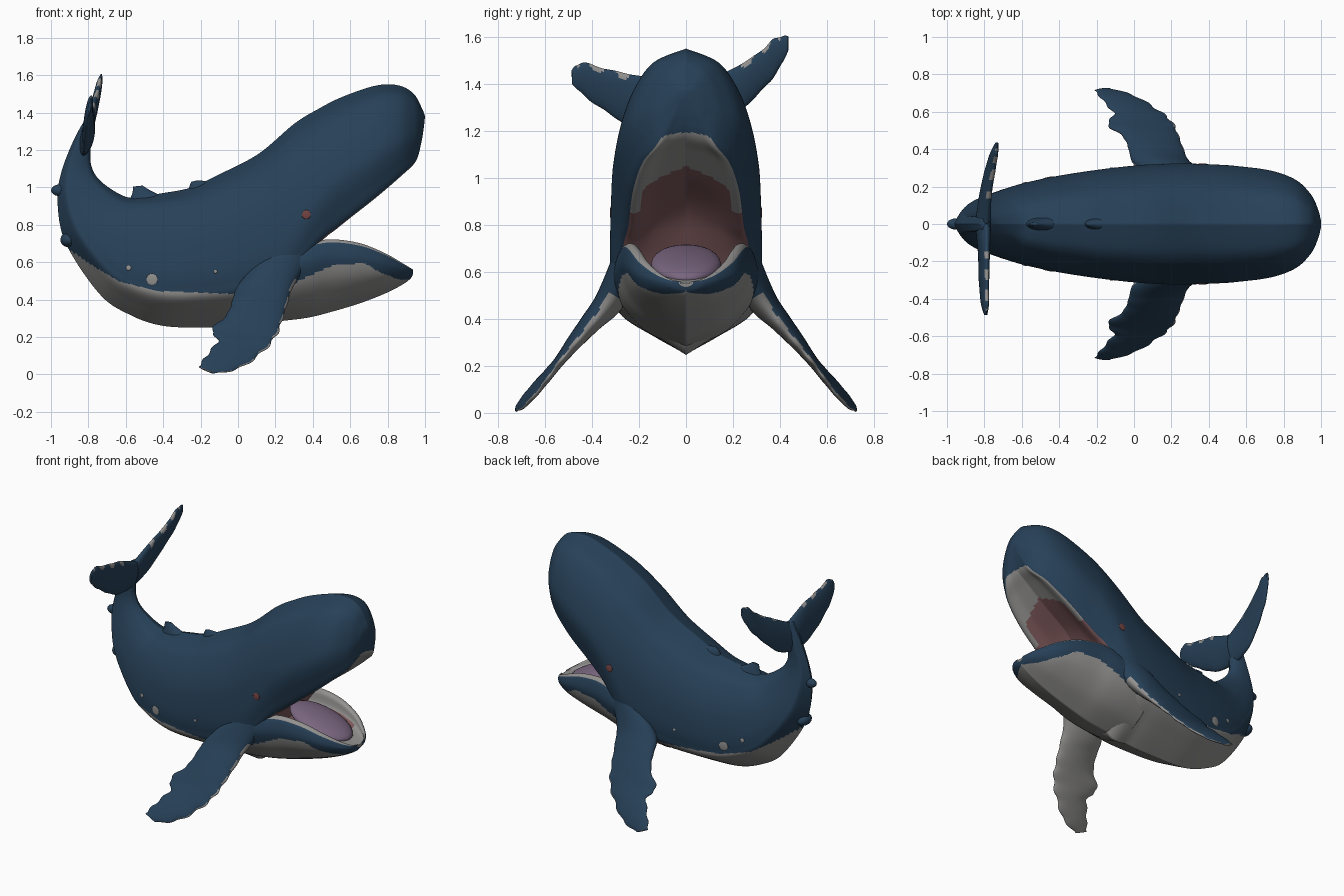
import bpy, bmesh, math
from mathutils import Vector, Matrix
from mathutils.bvhtree import BVHTree

if "Cube" in bpy.data.objects:
    bpy.data.objects.remove(bpy.data.objects["Cube"])

COLOURS = {"deep_blue": (.020, .052, .097), "pale_grey": (.29, .285, .28),
           "mouth_red": (.20, .095, .10), "tongue_mauve": (.19, .13, .21),
           "eye_red": (.17, .055, .055)}
MATS = []
for n, c in COLOURS.items():
    m = bpy.data.materials.new(n)
    m.diffuse_color = (*c, 1)
    m.use_nodes = True
    m.node_tree.nodes["Principled BSDF"].inputs["Base Color"].default_value = m.diffuse_color
    MATS.append(m)
BLUE, GREY, RED, MAUVE, EYE = range(5)


def finish(name, bm):
    bmesh.ops.recalc_face_normals(bm, faces=bm.faces)
    for f in bm.faces:
        f.smooth = True
    me = bpy.data.meshes.new(name)
    bm.to_mesh(me)
    bm.free()
    for m in MATS:
        me.materials.append(m)
    ob = bpy.data.objects.new(name, me)
    bpy.context.collection.objects.link(ob)
    return ob


def resample(keys, n):
    """Smooth curve through tuples, n steps between neighbours."""
    out = []
    for i in range(len(keys) - 1):
        p = [keys[max(i - 1, 0)], keys[i], keys[i + 1], keys[min(i + 2, len(keys) - 1)]]
        for k in range(n):
            t = k / n
            out.append(tuple(.5 * (2 * b + (c - a) * t + (2 * a - 5 * b + 4 * c - d) * t * t
                                   + (3 * b - a - 3 * c + d) * t ** 3) for a, b, c, d in zip(*p)))
    return out + [tuple(keys[-1])]


def line(table, x):
    for (x0, y0), (x1, y1) in zip(table, table[1:]):
        if x <= x1:
            return y0 + (y1 - y0) * max(0, (x - x0) / (x1 - x0))
    return table[-1][1]


def surface(name, rings, colour):
    """Skin closed rings; colour(centre, ring, point) gives the material."""
    bm = bmesh.new()
    vs = [[bm.verts.new(p) for p in r] for r in rings]
    n = len(vs[0])
    for i in range(len(vs) - 1):
        for j in range(n):
            k = (j + 1) % n
            f = bm.faces.new((vs[i][j], vs[i][k], vs[i + 1][k], vs[i + 1][j]))
            f.material_index = colour(f.calc_center_median(), i + .5, j + .5)
    for r, i in ((vs[0], 0), (vs[-1], len(vs) - 1)):
        f = bm.faces.new(r)
        f.material_index = colour(f.calc_center_median(), i, 0)
    return finish(name, bm)


def mirrored(half):
    return half + [Vector((p.x, -p.y, p.z)) for p in half[-2:0:-1]]


STEP, FINE = 12, 10

# Body and upper head: back x, z, belly x, z, half width, mouth-roof blend
body_keys = [(-.77, 1.36, -.82, 1.36, .03, 0), (-.785, 1.25, -.88, 1.25, .04, 0),
             (-.785, 1.12, -.945, 1.08, .05, 0), (-.73, 1.03, -.965, .92, .08, 0),
             (-.60, .95, -.92, .70, .135, 0), (-.5, .955, -.74, .43, .198, 0),
             (-.4, .97, -.58, .32, .235, 0), (-.25, 1.0, -.4, .26, .267, 0),
             (-.1, 1.07, -.15, .25, .297, 0), (.11, 1.18, .05, .255, .317, 0),
             (.3, 1.34, .23, .29, .323, 0), (.43, 1.42, .43, .64, .318, .6),
             (.56, 1.485, .54, .79, .31, 1), (.74, 1.545, .73, .94, .285, 1),
             (.86, 1.545, .87, 1.06, .235, 1), (.94, 1.5, .95, 1.14, .157, 1),
             (.985, 1.42, .98, 1.24, .085, 1), (1.0, 1.38, .995, 1.33, .03, 1)]
trunk = [(0, 0), (.5, .08), (.76, .21), (.93, .38), (1, .58), (.98, .72), (.89, .81), (.45, .91), (0, 1)]
head = [(0, 0), (.5, .1), (.77, .27), (.94, .48), (1, .66), (.92, .85), (.77, 1), (.42, .93), (0, .88)]
trunk, head = resample(trunk, FINE), resample(head, FINE)
rings = []
for tx, tz, bx, bz, w, k in resample(body_keys, STEP):
    half = []
    for (a0, u0), (a1, u1) in zip(trunk, head):
        a, u = a0 + (a1 - a0) * k, u0 + (u1 - u0) * k
        half.append(Vector((tx + (bx - tx) * u, a * w, tz + (bz - tz) * u)))
    half[0].y = half[-1].y = 0
    rings.append(mirrored(half))
BELLY = [(-.95, .70), (-.76, .57), (-.63, .495), (-.42, .445), (0, .43), (.27, .46), (.5, .46)]


def body_colour(c, i, j):
    s, v = i / STEP, j / FINE
    v = min(v, 16 - v)
    if s > 10.6 and v > 5.9:
        if c.z > 1.195 - c.y ** 2 * 2:
            return BLUE
        return RED if c.x < .78 - abs(c.y) * .25 and (v > 6.4 or c.x < .62) else GREY
    return GREY if s < 11 and c.z < line(BELLY, c.x) else BLUE


body = surface("body", rings, body_colour)

# Lower jaw: x, keel z, rim z, half width
jaw_keys = [(.1, .275, .6, .28), (.25, .288, .66, .307), (.38, .305, .70, .303), (.5, .335, .72, .28),
            (.65, .38, .70, .255), (.78, .43, .65, .215), (.87, .475, .60, .15),
            (.92, .51, .57, .085), (.935, .535, .56, .03)]
jaw_half = resample([(0, 0), (.5, .17), (.85, .42), (1, .7), (.97, .90), (.88, 1), (.76, .97),
                     (.62, .75), (0, .7)], FINE)
rings = [mirrored([Vector((x, a * w, k + (r - k) * u)) for a, u in jaw_half])
         for x, k, r, w in resample(jaw_keys, STEP)]
LIP = [(.25, 2.2), (.5, 2.75), (.68, 2.9), (.82, 2), (.9, 1), (.93, 0)]


def jaw_colour(c, i, j):
    v = j / FINE
    v = min(v, 16 - v)
    if v > 4.5:
        return RED if v > 6.8 and c.x < .8 else GREY
    return BLUE if v > line(LIP, c.x) else GREY


surface("lower_jaw", rings, jaw_colour)


def blade(name, keys, ref, colour, ripple=0, n=36, step=12):
    """Lens-section fin: front edge xyz, rear edge xyz, thickness per station."""
    st = resample(keys, step)
    rings = []
    for i, k in enumerate(st):
        a, b = Vector(k[:3]), Vector(k[3:6])
        o, q = st[max(i - 1, 0)], st[min(i + 1, len(st) - 1)]
        span = Vector(q[:3]) + Vector(q[3:6]) - Vector(o[:3]) - Vector(o[3:6])
        ch = a - b
        nrm = ch.cross(span).normalized()
        if nrm.dot(Vector(ref)) < 0:
            nrm.negate()
        wob = 1 + ripple * math.sin(i * .6) * min(1, (i / len(st)) ** 2 * 2)
        rings.append([(a + b) / 2 + ch * .5 * wob * math.cos(t) + nrm * k[6] * .5 * math.sin(t)
                      for t in (math.tau * j / n for j in range(n))])
    return surface(name, rings, lambda c, i, j: colour(i / step, math.tau * j / n))


# Side flippers, pale beneath, rooted in a thick shoulder
flip = [(.40, .23, .62, .14, .25, .64, .16), (.30, .325, .48, .0, .325, .475, .125),
        (.265, .40, .38, -.03, .405, .395, .09), (.235, .48, .285, -.06, .47, .32, .065),
        (.20, .55, .20, -.14, .53, .24, .045), (.12, .615, .11, -.11, .59, .18, .04),
        (0, .685, .03, -.17, .665, .10, .035), (-.13, .725, .005, -.21, .715, .04, .015)]


def flipper_colour(s, t):
    front = math.cos(t) > 0 and math.sin(t) < .3 + .12 * math.sin(s * 7)
    return GREY if s > .8 and (math.sin(t) < 0 or front) else BLUE


for side, m in (("left", 1), ("right", -1)):
    blade(side + "_flipper", [(a, m * b, c, d, m * e, f, g) for a, b, c, d, e, f, g in flip],
          (0, m * .6, .6), flipper_colour, .07)

# Tail flukes with pale nicks on the upper edge
fluke_l = [(-.785, 0, 1.36, -.83, 0, 1.17, .075), (-.775, .15, 1.44, -.815, .15, 1.22, .055),
           (-.75, .29, 1.52, -.79, .28, 1.33, .045), (-.735, .38, 1.595, -.76, .38, 1.44, .035),
           (-.73, .435, 1.605, -.735, .435, 1.54, .015)]
fluke_r = [(-.785, 0, 1.36, -.83, 0, 1.17, .075), (-.785, -.16, 1.425, -.82, -.15, 1.18, .055),
           (-.785, -.3, 1.455, -.82, -.29, 1.25, .045), (-.785, -.44, 1.49, -.81, -.42, 1.34, .035),
           (-.79, -.487, 1.46, -.795, -.485, 1.40, .015)]


def fluke_colour(s, t):
    wave = math.sin(s * 8)
    nick = math.sin(t) > -.45 and math.cos(t) > .93 - .2 * wave and .9 < s < 3.3
    return GREY if nick and wave > -.1 else BLUE


blade("left_fluke", fluke_l, (1, 0, 0), fluke_colour, .05)
blade("right_fluke", fluke_r, (1, 0, 0), fluke_colour, .05)

# Low back fins
plain = lambda s, t: BLUE
blade("back_fin", [(-.40, 0, .95, -.58, 0, .93, .07), (-.47, 0, .985, -.565, 0, .97, .04),
                   (-.51, 0, 1.01, -.56, 0, 1.005, .015)], (0, 1, 0), plain)
blade("small_back_fin", [(-.12, 0, 1.03, -.27, 0, .96, .07), (-.18, 0, 1.035, -.26, 0, 1.005, .04),
                         (-.22, 0, 1.038, -.25, 0, 1.03, .015)], (0, 1, 0), plain)


def ball(name, matrix, mat):
    bm = bmesh.new()
    bmesh.ops.create_icosphere(bm, subdivisions=3, radius=1, matrix=matrix)
    for f in bm.faces:
        f.material_index = mat
    return finish(name, bm)


# Tongue and tail knobs
ball("tongue", Matrix.Translation((.64, 0, .635)) @ Matrix.Rotation(.3, 4, 'Y')
     @ Matrix.Diagonal((.23, .15, .05, 1)), MAUVE)
ball("upper_tail_knob", Matrix.Translation((-.95, 0, .985)) @ Matrix.Diagonal((.05, .03, .032, 1)), BLUE)
ball("lower_tail_knob", Matrix.Translation((-.905, 0, .72)) @ Matrix.Diagonal((.045, .06, .04, 1)), BLUE)

# Eyes and pale flank spots laid on the skin
tree = BVHTree.FromPolygons([v.co for v in body.data.vertices], [p.vertices for p in body.data.polygons])
for name, x, z, r, mat in (("eye", .365, .855, .024, EYE), ("large_spot", -.46, .508, .031, GREY),
                           ("rear_spot", -.585, .57, .014, GREY), ("front_spot", -.12, .55, .01, GREY)):
    for side, m in (("left", 1), ("right", -1)):
        p, nrm, _, _ = tree.ray_cast(Vector((x, 2 * m, z)), Vector((0, -m, 0)))
        if p:
            ball(side + "_" + name, Matrix.Translation(p) @ nrm.to_track_quat('Z', 'Y').to_matrix().to_4x4()
                 @ Matrix.Diagonal((r, r, .004, 1)), mat)
